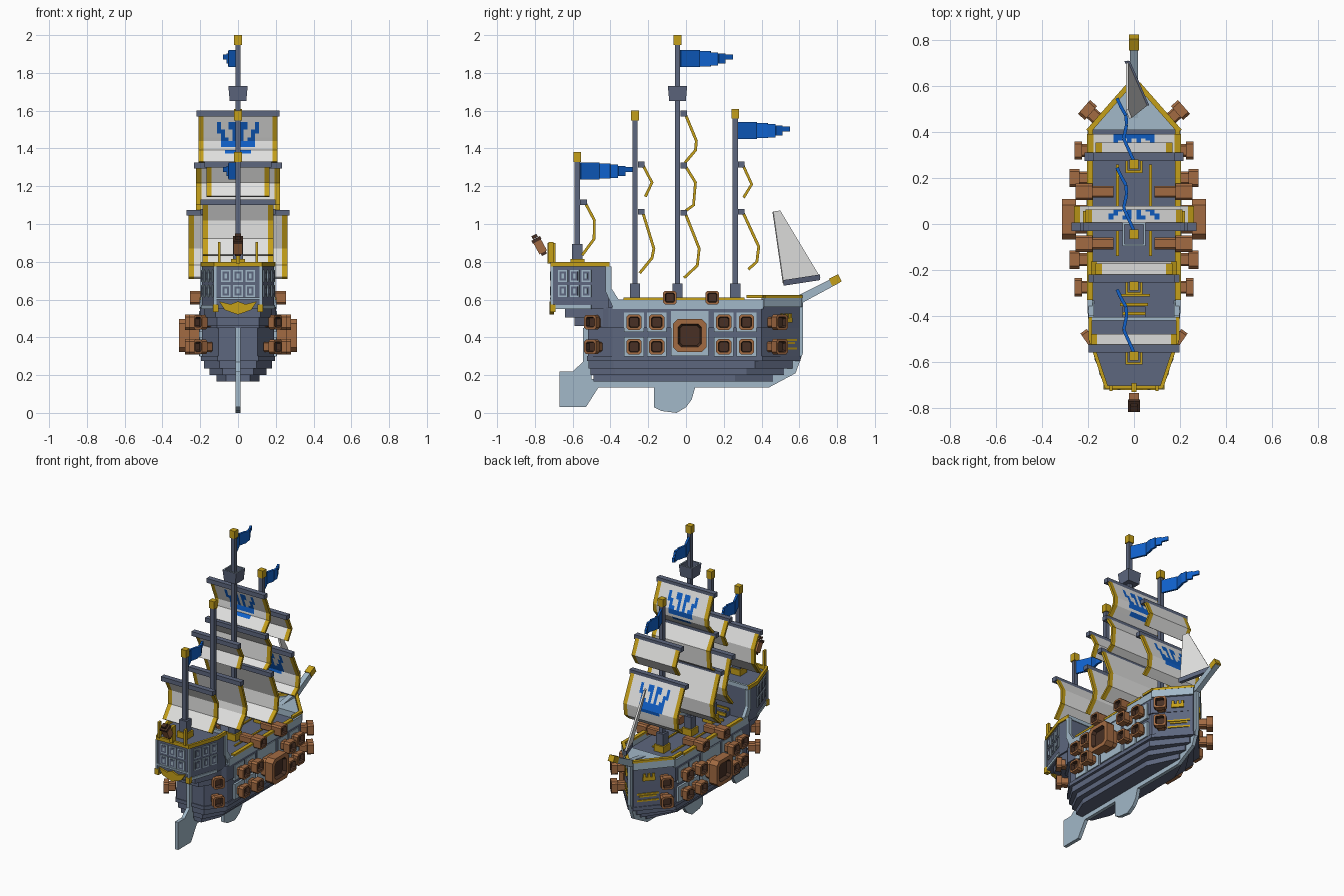
import bpy, bmesh, math
from mathutils import Vector, Matrix

default = bpy.data.objects.get("Cube")
if default:
    bpy.data.objects.remove(default)


def material(name, *rgb):
    m = bpy.data.materials.new(name)
    m.use_nodes = True
    m.diffuse_color = (*rgb, 1)
    m.node_tree.nodes["Principled BSDF"].inputs["Base Color"].default_value = (*rgb, 1)
    return m


slate = material("slate wood", .11, .135, .21)
trim = material("pale blue trim", .36, .48, .58)
gold = material("gold", .56, .35, .01)
brown = material("copper brown", .36, .145, .055)
dark = material("dark bore", .065, .03, .018)
blue = material("royal blue", .005, .12, .6)
cloth = material("sail cloth", .76, .76, .75)


def build(name, verts, faces, mats, indices=None, thickness=0):
    bm = bmesh.new()
    vs = [bm.verts.new(v) for v in verts]
    for i, f in enumerate(faces):
        face = bm.faces.new([vs[k] for k in f])
        face.material_index = indices[i] if indices else 0
    bmesh.ops.recalc_face_normals(bm, faces=bm.faces)
    me = bpy.data.meshes.new(name)
    bm.to_mesh(me)
    bm.free()
    for m in mats:
        me.materials.append(m)
    ob = bpy.data.objects.new(name, me)
    bpy.context.collection.objects.link(ob)
    if thickness:
        mod = ob.modifiers.new("Thickness", 'SOLIDIFY')
        mod.thickness, mod.offset = thickness, 0
    return ob


def loft(name, rings, mats, bands=None):
    """Skin a stack of equal rings, cap both ends; bands give each span's material."""
    n, count = len(rings[0]), len(rings)
    bands = bands or [0] * (count - 1)
    faces, idx = [range(n)], [bands[0]]
    for r in range(count - 1):
        for i in range(n):
            j = (i + 1) % n
            faces.append((r * n + i, r * n + j, r * n + n + j, r * n + n + i))
            idx.append(bands[r])
    faces.append(range((count - 1) * n, count * n))
    return build(name, [p for ring in rings for p in ring], faces, mats, idx + [bands[-1]])


def box(name, loc, size, mat, turn=0, tilt=0):
    rot = Matrix.Rotation(turn, 3, 'Z') @ Matrix.Rotation(tilt, 3, 'X')
    ring = lambda h: [Vector(loc) + rot @ Vector((a * size[0] / 2, b * size[1] / 2, h * size[2] / 2))
                      for a, b in ((-1, -1), (1, -1), (1, 1), (-1, 1))]
    return loft(name, [ring(-1), ring(1)], [mat])


def side_profile(name, outline, x0, x1, mat):
    return loft(name, [[(x, y, z) for y, z in outline] for x in (x0, x1)], [mat])


def slab(name, half, z0, z1, mat):
    """Horizontal slab from a half outline mirrored across x."""
    full = half + [(-x, y) for x, y in reversed(half)]
    return loft(name, [[(x, y, z) for x, y in full] for z in (z0, z1)], [mat])


# Stepped hull
def plan(w, back, front):
    return [(w * .55, back), (w, back + .13), (w, front - .2), (.02, front)]


for z0, z1, w, back, front in ((.165, .2, .115, -.49, .46), (.2, .235, .15, -.505, .52),
                               (.235, .275, .18, -.515, .565), (.275, .45, .19, -.52, .6),
                               (.45, .56, .2, -.54, .6)):
    slab("hull_layer", plan(w, back, front), z0, z1, slate)
slab("hull_wale", plan(.197, -.525, .605), .275, .3, slate)

# Keel, fin and rudder
side_profile("keel", [(-.5, .135), (.44, .135), (.58, .21), (.62, .32), (.62, .6), (.58, .6),
                      (.55, .3), (.4, .18), (-.5, .18)], -.012, .012, trim)
side_profile("keel_fin", [(-.17, .14), (-.17, .03), (-.13, .01), (-.05, 0), (0, .03), (.03, .07),
                          (.05, .14)], -.012, .012, trim)
side_profile("rudder", [(-.67, .03), (-.53, .03), (-.46, .14), (-.5, .18), (-.515, .45), (-.545, .45),
                        (-.545, .27), (-.6, .22), (-.67, .22)], -.012, .012, trim)

# Bowsprit
side_profile("bowsprit", [(.45, .6), (.6, .625), (.8, .725), (.815, .69), (.62, .585), (.45, .58)],
             -.018, .018, trim)
box("bowsprit_tip", (0, .79, .703), (.042, .055, .042), gold, tilt=.45)

# Fore deck, stern castle and its supporting tiers
slab("fore_deck", [(.19, .41), (.02, .6)], .56, .602, trim)
castle = [(.12, -.71), (.19, -.5), (.19, -.41)]
slab("stern_castle", castle, .55, .775, slate)
slab("castle_tier_upper", [(.12, -.64), (.18, -.5), (.18, -.38)], .505, .55, slate)
slab("castle_tier_lower", [(.11, -.59), (.18, -.48), (.18, -.38)], .46, .505, slate)
box("stern_rail", (0, -.71, .787), (.25, .016, .025), gold)
box("stern_sill", (0, -.711, .605), (.24, .016, .012), trim)
box("castle_front_rail", (0, -.412, .785), (.38, .016, .025), trim)
loft("stern_crest", [[(x, y, z) for x, z in ((-.1, .59), (-.04, .575), (0, .59), (.04, .575), (.1, .59),
                                             (.07, .545), (0, .52), (-.07, .545))]
                     for y in (-.722, -.7)], [gold])

# Stern lantern
box("lantern_bracket", (0, -.712, .845), (.022, .04, .11), gold)
box("lantern_body", (0, -.775, .885), (.045, .045, .08), brown, tilt=.5)
for d, w in ((-.045, .03), (.035, .052), (.055, .03)):
    box("lantern_band", (0, -.775 - d * .48, .885 + d * .88), (w, w, .018), dark, tilt=.5)


def window(x, y, z, turn):
    out = Vector((math.cos(turn), math.sin(turn), 0))
    for part, w, mat, d in (("frame", .052, trim, .002), ("pane", .036, slate, .005),
                            ("bar", .014, trim, .007)):
        box("window_" + part, Vector((x, y, z)) + out * d, (.008, w, w + .012), mat, turn)


for z in (.645, .725):
    for x in (-.065, 0, .065):
        window(x, -.71, z, -math.pi / 2)


# Cannons with flared, hollow muzzles
def cannon(x, y, z, turn, r, length):
    rot = Matrix.Rotation(turn, 3, 'Z')
    c = .72
    corners = ((-1, -c), (-c, -1), (c, -1), (1, -c), (1, c), (c, 1), (-c, 1), (-1, c))
    steps = ((0, .7), (length * .55, .7), (length * .55, 1), (length, 1), (length, .7), (length - .025, .6))
    rings = [[Vector((x, y, z)) + rot @ Vector((d, a * r * k, b * r * k)) for a, b in corners]
             for d, k in steps]
    loft("cannon", rings, [brown, dark], [0, 0, 0, 0, 1])


bow_turn, stern_turn, castle_turn = .72, -.6, -.32
for s in (-1, 1):
    face = lambda turn: turn if s > 0 else math.pi - turn
    # Broadside guns on framed ports
    for z in (.35, .48):
        for y, reach in ((-.275, .075), (-.155, .095), (.2, .095), (.32, .075)):
            box("gun_port_frame", (s * .194, y, z), (.022, .105, .105), trim)
            cannon(s * .185, y, z, face(0), .04, reach)
        cannon(s * .15, .45, z, face(bow_turn), .04, .09)
        cannon(s * .15, -.465, z, face(stern_turn), .038, .075)
    box("great_gun_frame", (s * .194, .02, .42), (.024, .2, .24), trim)
    cannon(s * .18, .02, .41, face(0), .088, .133)
    for y in (-.085, .14):
        cannon(s * .09, y, .61, face(0), .036, .165)
    # Bulwarks and rails
    box("bulwark", (s * .192, .01, .575), (.022, .8, .05), trim)
    box("side_rail", (s * .192, -.01, .604), (.026, .64, .014), gold)
    box("bow_bulwark", (s * .108, .507, .585), (.02, .265, .05), trim, face(bow_turn))
    box("bow_rail", (s * .108, .507, .617), (.022, .275, .016), gold, face(bow_turn))
    box("fore_rail", (s * .19, .37, .617), (.022, .1, .016), gold)
    box("deck_stripe", (s * .072, .06, .563), (.012, .4, .01), gold)
    side_profile("castle_step", [(-.425, .775), (-.395, .775), (-.395, .66), (-.36, .605), (-.33, .555),
                                 (-.385, .555), (-.425, .64)], s * .175, s * .198, trim)
    # Castle sides
    box("castle_rail", (s * .155, -.605, .787), (.016, .225, .025), gold, face(castle_turn))
    box("castle_rail_front", (s * .19, -.455, .787), (.016, .1, .025), gold)
    box("castle_base_trim", (s * .155, -.605, .56), (.012, .22, .02), trim, face(castle_turn))
    box("castle_corner", (s * .122, -.71, .665), (.014, .014, .22), trim)
    box("castle_corner_foot", (s * .118, -.705, .555), (.03, .03, .04), gold)
    box("stern_post", (s * .1, -.715, .85), (.014, .025, .11), gold)
    for y in (-.65, -.588, -.526):
        for z in (.645, .725):
            window(s * (.12 + (y + .71) / 3), y, z, face(castle_turn))
    # Painted crest and stripes on the bow
    along = Vector((-s * .66, .75, 0))
    crest = Vector((s * .088, .53, .49))
    box("bow_crest", crest, (.012, .08, .025), gold, face(bow_turn))
    for d in (-.03, 0, .03):
        box("bow_crest_point", crest + along * d + Vector((0, 0, .02)), (.012, .016, .03), gold,
            face(bow_turn))
    for z, w in ((.34, .14), (.37, .11), (.385, .14)):
        box("bow_stripe", (s * .078, .53, z), (.014, w, .011), gold, face(bow_turn))

# Deck stairs
for i in range(3):
    box("deck_stair", (0, -.31 - i * .04, .565 + i * .02), (.14 - i * .02, .012, .02), gold)
box("stair_block", (0, -.39, .58), (.1, .06, .05), slate)

# Masts and crow's nest
for y, foot, top in ((-.575, .77, 1.38), (-.27, .56, 1.6), (-.045, .56, 2), (.26, .56, 1.61)):
    box("mast", (0, y, (foot + top) / 2), (.028, .028, top - foot - .02), slate)
    box("mast_cap", (0, y, top - .026), (.04, .04, .052), gold)
    box("mast_foot", (0, y, foot + .06), (.055, .055, .13), slate)
    box("mast_collar", (0, y, foot + .02), (.075, .075, .05), gold)
nest = [[(a * r, b * r - .045, z) for a, b in ((-1, -1), (1, -1), (1, 1), (-1, 1))]
        for r, z in ((.044, 1.65), (.051, 1.73), (.042, 1.73), (.042, 1.69))]
loft("crows_nest", nest, [slate, trim], [0, 1, 0])

# Billowing sails with gold edges; the crown is painted by cell
CROWN = ("#..##.##..#", "##..#.#..##", ".#..#.#..#.", ".##.#.#.##.", ".#########.",
         ".#########.", "...........", "..#######..")


def sail(name, mast, w, profile, crown_top=None):
    cell = .02
    xs = [-w, .028 - w] + [(i - 5.5) * cell for i in range(12)] + [w - .028, w]
    rows = []
    for (d0, z0), (d1, z1) in zip(profile, profile[1:]):
        n = max(1, round((z0 - z1) / cell)) if crown_top else 1
        rows += [(d0 + (d1 - d0) * k / n, z0 + (z1 - z0) * k / n) for k in range(n)]
    rows.append(profile[-1])
    verts = [(x, mast + d, z) for d, z in rows for x in xs]
    faces, idx, n = [], [], len(xs)
    for r in range(len(rows) - 1):
        line = int((crown_top - rows[r][1]) / cell + .5) if crown_top else -1
        for c in range(n - 1):
            faces.append((r * n + c, r * n + c + 1, r * n + n + c + 1, r * n + n + c))
            painted = 0 <= line < len(CROWN) and 2 <= c < n - 3 and CROWN[line][c - 2] == "#"
            idx.append(1 if c in (0, n - 2) else 2 if painted else 0)
    build(name, verts, faces, [cloth, gold, blue], idx, .015)
    box(name + "_yard", (0, mast + .033, profile[0][1]), (w * 2 + .02, .036, .03), slate)


sail("main_top_sail", -.045, .21, [(.04, 1.585), (.1, 1.44), (.095, 1.39), (.04, 1.325)], 1.52)
sail("main_middle_sail", -.045, .222, [(.04, 1.31), (.095, 1.22), (.085, 1.1), (.03, 1.06)])
sail("main_lower_sail", -.045, .262, [(.04, 1.06), (.115, .87), (.105, .78), (.035, .715)])
sail("fore_top_sail", .26, .168, [(.04, 1.315), (.088, 1.21), (.045, 1.14)])
sail("fore_lower_sail", .26, .205, [(.04, 1.065), (.125, .88), (.115, .8), (.07, .76)], 1.01)
sail("after_top_sail", -.27, .168, [(.04, 1.315), (.09, 1.22), (.055, 1.145)])
sail("after_lower_sail", -.27, .188, [(.04, 1.065), (.1, .87), (.09, .82), (.025, .74)])
sail("mizzen_sail", -.575, .188, [(.04, 1.115), (.09, 1.02), (.088, .92), (.025, .835)])

# Stepped, fluttering pennants
path = ((0, 0), (-.045, .1), (-.032, .16), (-.035, .2), (-.055, .235), (-.074, .275))
heights = ((.045, -.045), (.04, -.04), (.034, -.036), (.027, -.026), (.022, -.005))
for y, z in ((-.56, 1.28), (-.03, 1.875), (.272, 1.495)):
    verts = []
    for (xa, ya), (xb, yb), (up, down) in zip(path, path[1:], heights):
        verts += [(xa, y + ya, z + up), (xa, y + ya, z + down), (xb, y + yb, z + down), (xb, y + yb, z + up)]
    quads = [range(i, i + 4) for i in range(0, len(verts), 4)]
    build("pennant", verts, quads, [blue], thickness=.014)

# Jib and its boom
tack, clew = Vector((-.03, .71, .715)), Vector((.055, .515, .685))
build("jib", [(-.015, .46, 1.065), (-.03, .497, 1.07), tack, clew], [range(4)], [cloth], thickness=.012)
span = tack - clew
boom = [[p + Vector((a, 0, b)) for a, b in ((-.012, -.012), (.012, -.012), (.012, .018), (-.012, .018))]
        for p in (clew, tack)]
loft("jib_boom", boom, [slate])
